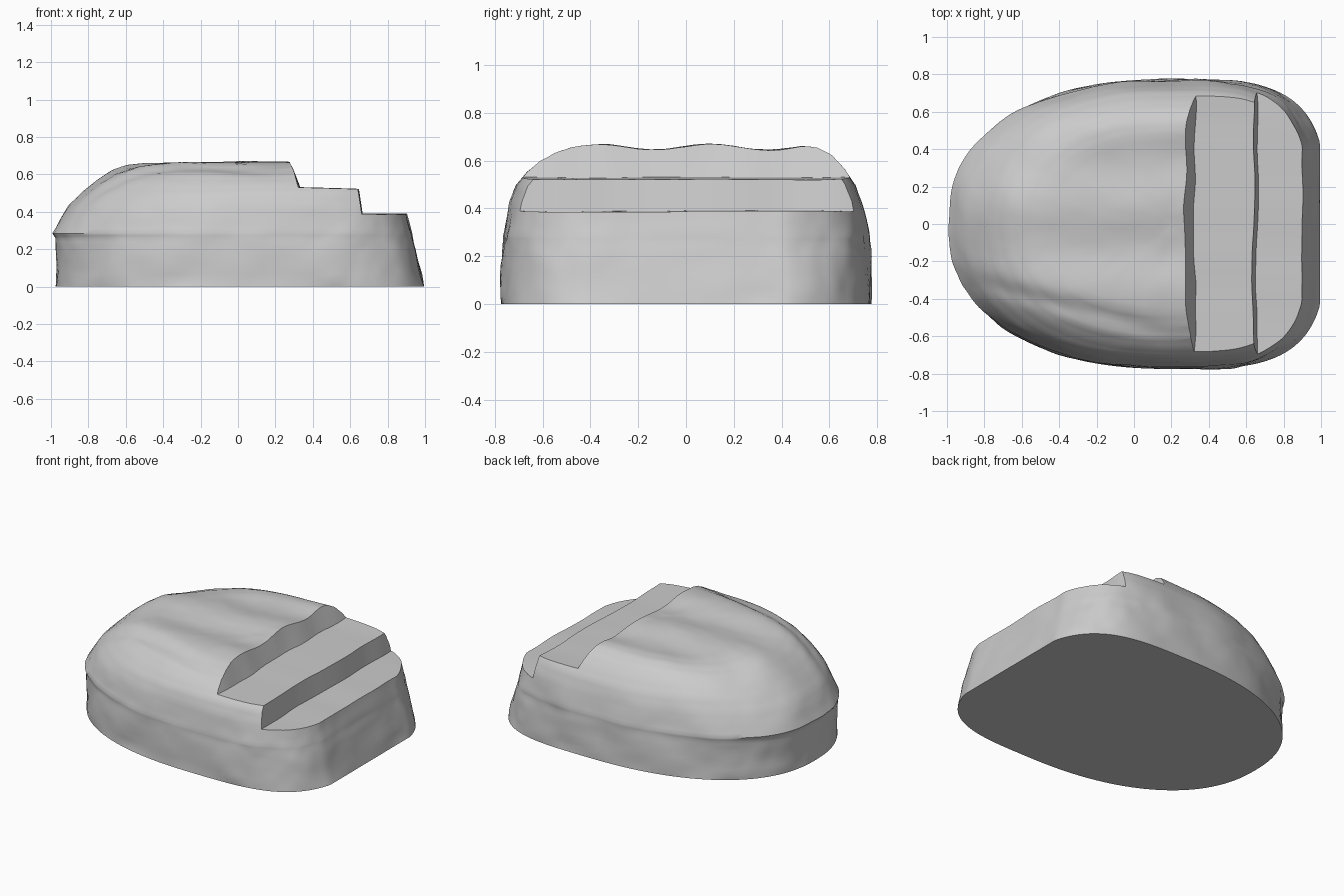
import bpy, bmesh, math
from mathutils import Vector, noise

cube = bpy.data.objects.get("Cube")
if cube:
    bpy.data.objects.remove(cube, do_unlink=True)

SIDES = 144
MID = 0.2       # x of the widest section

stone = bpy.data.materials.new("pale grey stone")
stone.use_nodes = True
stone.diffuse_color = (0.6, 0.6, 0.6, 1)
stone.node_tree.nodes["Principled BSDF"].inputs["Base Color"].default_value = (0.6, 0.6, 0.6, 1)


def make_object(name, bm):
    bmesh.ops.recalc_face_normals(bm, faces=bm.faces)
    mesh = bpy.data.meshes.new(name)
    bm.to_mesh(mesh)
    bm.free()
    ob = bpy.data.objects.new(name, mesh)
    bpy.context.collection.objects.link(ob)
    return ob


def bridge(bm, rings):
    for low, high in zip(rings, rings[1:]):
        for i in range(len(low)):
            j = (i + 1) % len(low)
            bm.faces.new((low[i], low[j], high[j], high[i]))


def power(value, exponent):
    return math.copysign(abs(value) ** exponent, value)


def outline(left, right, width):
    """Egg-shaped plan: round on the left, blunt on the right."""
    for i in range(SIDES):
        a = math.tau * i / SIDES
        c, s = math.cos(a), math.sin(a)
        n = 3.5 if c > 0 else 2.3
        reach = (right - MID) * 1.04 if c > 0 else MID - left
        x = min(right, MID + reach * power(c, 2 / n))
        yield x, width * power(s, 2 / n)


def weathered(x, y, z):
    """Uneven walls, long shallow ridges and a crease over the dome."""
    if z == 0:
        return Vector((x, y, z))
    p = Vector((x, y, z))
    rough = 0.012 * noise.noise(p * 5) + 0.004 * noise.noise(p * 14)
    t = max(0, min(1, (z - 0.3) / 0.3))
    dome = t * t * (3 - 2 * t)
    ridges = 0.011 * math.cos(math.tau * (y - 0.1) / 0.47)
    crease = 0
    if x < 0.25:
        fade = min(1, (0.25 - x) * 4)
        crease = -0.02 * fade * math.exp(-((y + 0.53 + 0.25 * x) / 0.05) ** 2)
    out = Vector((x - MID, y, 0)).normalized() * rough * (1 - dome)
    return p + out + Vector((0, 0, dome * (ridges + crease + rough * 0.5)))


# Body sections: height, left end, right end, half width
sections = [
    (0, -0.975, 0.995, 0.775), (0.1, -0.97, 0.97, 0.775),
    (0.2, -0.975, 0.945, 0.77), (0.26, -0.98, 0.93, 0.765),
    (0.285, -0.995, 0.925, 0.765), (0.36, -0.95, 0.905, 0.75),
    (0.43, -0.9, 0.89, 0.735), (0.5, -0.83, 0.87, 0.71),
    (0.56, -0.76, 0.85, 0.665), (0.61, -0.68, 0.83, 0.61),
    (0.64, -0.6, 0.8, 0.55), (0.655, -0.5, 0.75, 0.48),
]

bm = bmesh.new()
levels = []
for a, b in zip(sections, sections[1:]):
    for k in range(3):
        levels.append([p + (q - p) * k / 3 for p, q in zip(a, b)])
levels.append(list(sections[-1]))
# Nearly flat crown closing towards the middle
z, left, right, width = sections[-1]
for k in range(1, 12):
    f = 1 - k / 12
    levels.append([z + 0.004 * (1 - f), MID + (left - MID) * f,
                   MID + (right - MID) * f, width * f])

rings = [[bm.verts.new(weathered(x, y, lv[0])) for x, y in outline(*lv[1:])]
         for lv in levels]
bridge(bm, rings)
bm.faces.new(rings[0])
tip = bm.verts.new(weathered(MID, 0, z))
for i in range(SIDES):
    bm.faces.new((rings[-1][i], rings[-1][(i + 1) % SIDES], tip))
body = make_object("stepped_stone_body", bm)
body.data.materials.append(stone)

# Wavy stair-shaped cutter for the two treads
stairs = [(0.2, 0.9), (0.275, 0.66), (0.325, 0.53), (0.637, 0.522),
          (0.657, 0.39), (1.3, 0.385), (1.3, 0.9)]
bm = bmesh.new()
slices = []
for k in range(49):
    y = -1.2 + k * 0.05
    ring = []
    for x, h in stairs:
        wobble = noise.noise(Vector((x * 3, y * 5, h))) if x < 1 else 0
        lift = noise.noise(Vector((y * 4, x, h * 9)))
        ring.append(bm.verts.new((x + 0.014 * wobble, y, h + 0.006 * lift)))
    slices.append(ring)
bridge(bm, slices)
bm.faces.new(slices[0])
bm.faces.new(slices[-1])
cutter = make_object("stair_cutter", bm)
cutter.data.materials.append(stone)
cutter.hide_render = True

cut = body.modifiers.new("Steps", "BOOLEAN")
cut.operation = "DIFFERENCE"
cut.solver = "EXACT"
cut.object = cutter

bpy.ops.object.select_all(action="DESELECT")
body.select_set(True)
bpy.context.view_layer.objects.active = body
bpy.ops.object.modifier_apply(modifier=cut.name)
bpy.data.objects.remove(cutter, do_unlink=True)
bpy.ops.object.shade_smooth_by_angle(angle=math.radians(40))
